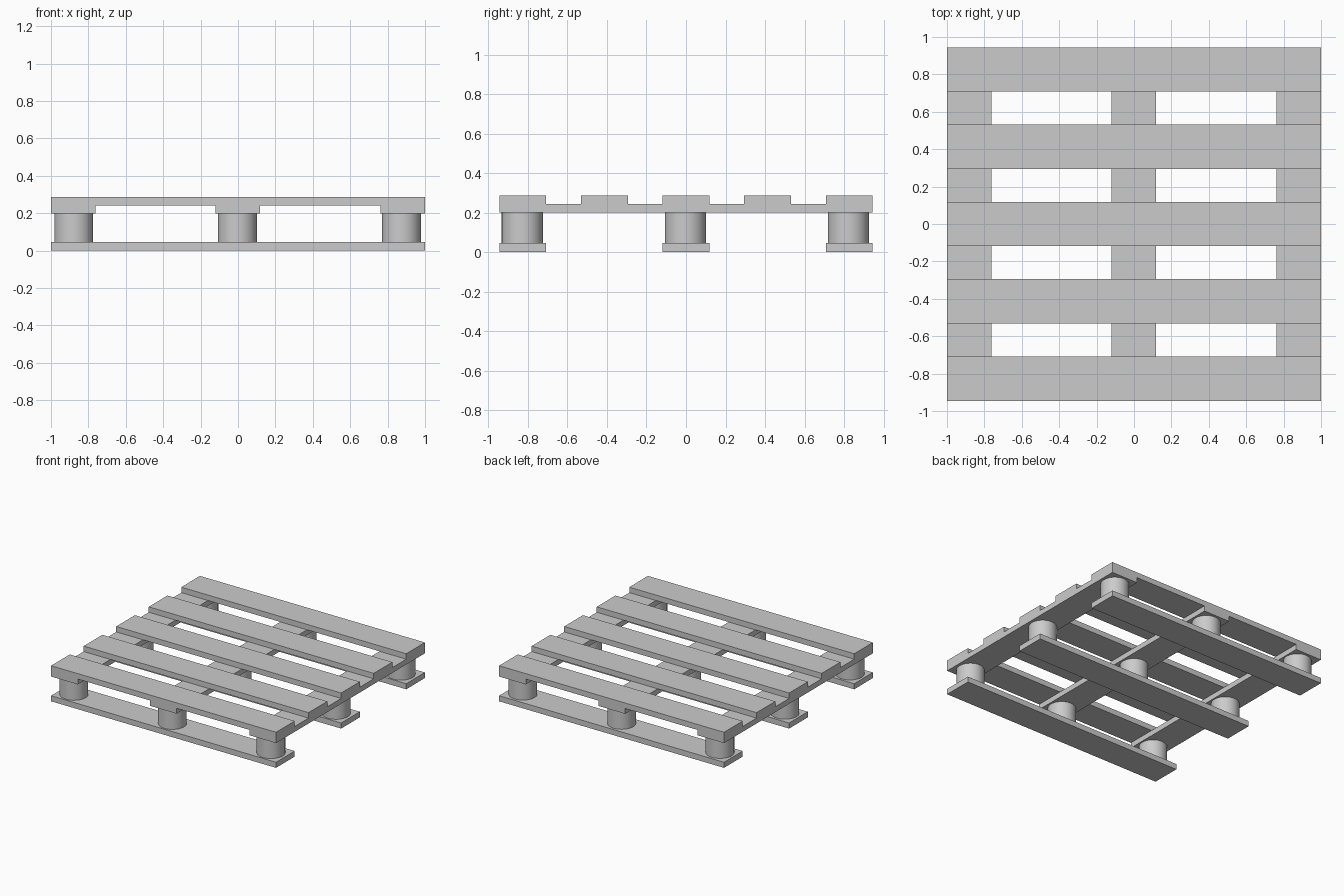
import bpy
from math import radians

if "Cube" in bpy.data.objects:
    bpy.data.objects.remove(bpy.data.objects["Cube"])

HALF_X, HALF_Y = 1.0, 0.945   # overall half sizes
W = 0.237                     # board width
XS = [-HALF_X + W / 2, -0.002, HALF_X - W / 2]
YS = [-HALF_Y + W / 2, 0.0, HALF_Y - W / 2]


def board(name, x, y, z0, z1, sx, sy):
    bpy.ops.mesh.primitive_cube_add(size=1, location=(x, y, (z0 + z1) / 2))
    ob = bpy.context.object
    ob.name = name
    ob.scale = (sx, sy, z1 - z0)
    bpy.ops.object.transform_apply(location=False, rotation=False, scale=True)


def spacer(name, x, y, z0, z1, radius):
    bpy.ops.mesh.primitive_cylinder_add(vertices=48, radius=radius, depth=z1 - z0,
                                        location=(x, y, (z0 + z1) / 2))
    bpy.context.object.name = name
    bpy.ops.object.shade_smooth_by_angle(angle=radians(30))


# Bottom runner boards along x
for i, y in enumerate(YS):
    board(f"bottom_board_{i + 1}", 0, y, 0, 0.045, 2 * HALF_X, W)

# Round spacer blocks, 3 x 3
for i, x in enumerate((-0.878, -0.003, 0.874)):
    for j, y in enumerate((-0.829, -0.003, 0.822)):
        spacer(f"spacer_block_{i + 1}_{j + 1}", x, y, 0.045, 0.199, 0.104)

# Cross boards along y
for i, x in enumerate(XS):
    board(f"cross_board_{i + 1}", x, 0, 0.199, 0.242, W, 2 * HALF_Y)

# Top deck boards along x
for i in range(5):
    y = YS[0] + i * (YS[2] - YS[0]) / 4
    board(f"deck_board_{i + 1}", 0, y, 0.242, 0.286, 2 * HALF_X, W)
